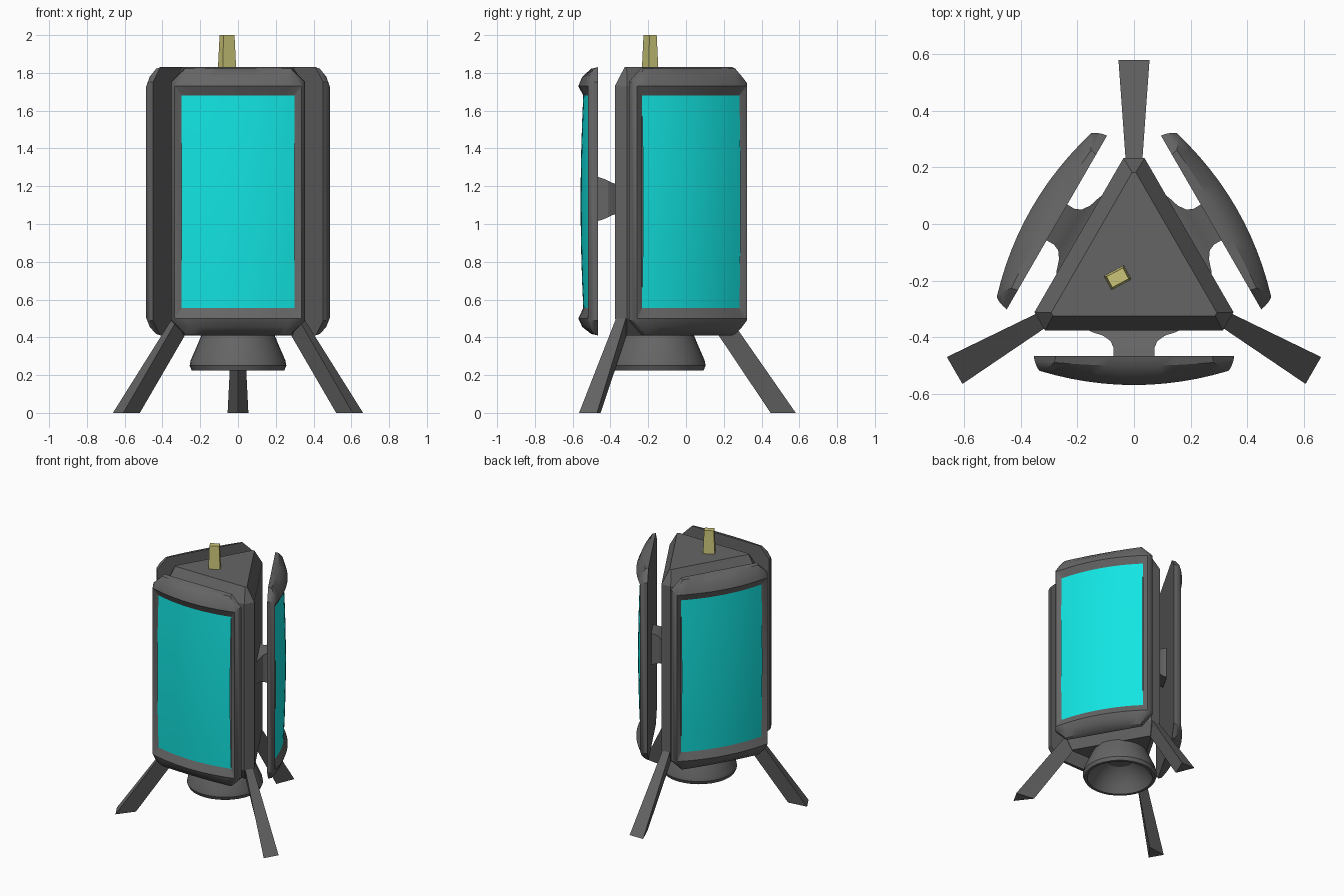
import bpy, bmesh
from math import sin, cos, tan, pi, radians
from mathutils import Matrix

cube = bpy.data.objects.get("Cube")
if cube:
    bpy.data.objects.remove(cube)


def material(name, color):
    m = bpy.data.materials.new(name)
    m.use_nodes = True
    m.diffuse_color = (*color, 1)
    m.node_tree.nodes["Principled BSDF"].inputs["Base Color"].default_value = (*color, 1)
    return m


GREY = material("dark_grey", (0.13, 0.13, 0.13))
CYAN = material("bright_cyan", (0.006, 0.78, 0.76))
YELLOW = material("pale_yellow", (0.6, 0.56, 0.19))

CENTER = Matrix.Translation((0, -0.152, 0))


def turned(i):
    return CENTER @ Matrix.Rotation(radians(120 * i), 4, "Z")


def loft(name, rings, mat, matrix=CENTER, caps=(True, True), closed=True, smooth=False):
    """Skin a list of equally long point rings."""
    bm = bmesh.new()
    rows = [[bm.verts.new(p) for p in ring] for ring in rings]
    n = len(rows[0])
    for a, b in zip(rows, rows[1:]):
        for i in range(n if closed else n - 1):
            j = (i + 1) % n
            bm.faces.new((a[i], a[j], b[j], b[i]))
    if caps[0]:
        bm.faces.new(rows[0][::-1])
    if caps[1]:
        bm.faces.new(rows[-1])
    if closed:
        bmesh.ops.recalc_face_normals(bm, faces=bm.faces)
    mesh = bpy.data.meshes.new(name)
    bm.to_mesh(mesh)
    bm.free()
    mesh.materials.append(mat)
    obj = bpy.data.objects.new(name, mesh)
    obj.matrix_world = matrix
    bpy.context.collection.objects.link(obj)
    if smooth:
        bpy.ops.object.select_all(action="DESELECT")
        obj.select_set(True)
        bpy.context.view_layer.objects.active = obj
        bpy.ops.object.shade_smooth_by_angle(angle=radians(30))
    return obj


# Three-sided body with cut corners and bevelled ends
def body_ring(apothem, corner, z):
    half = (2 * apothem - corner) * tan(pi / 6)
    pts = []
    for k in range(3):
        a = radians(90 + 120 * k)
        for s in (-half, half):
            pts.append((corner * cos(a) - s * sin(a), corner * sin(a) + s * cos(a), z))
    return pts


loft("body", [body_ring(0.173, 0.335, 0.41), body_ring(0.225, 0.385, 0.5),
              body_ring(0.225, 0.385, 1.73), body_ring(0.173, 0.335, 1.83)], GREY)


# Hollow engine nozzle under the body
def circle(r, z, n=32):
    return [(r * cos(2 * pi * i / n), r * sin(2 * pi * i / n), z) for i in range(n)]


NOZZLE = [(0.19, 0.42), (0.215, 0.36), (0.25, 0.28), (0.256, 0.25), (0.245, 0.225),
          (0.225, 0.225), (0.2, 0.27), (0.16, 0.33), (0.1, 0.37)]
loft("engine_nozzle", [circle(r, z) for r, z in NOZZLE], GREY, smooth=True)

# Wedge-shaped legs on the body corners
for i, side in enumerate(("back", "right", "left")):
    loft(side + "_leg", [
        [(-0.03, 0.385, 0.5), (0.03, 0.385, 0.5), (0, 0.325, 0.41)],
        [(-0.055, 0.733, 0), (0.055, 0.733, 0), (0, 0.6, 0)]], GREY, turned(i))

SEG = 12


def panel_ring(w, lo, hi, cut, y, curve):
    """Outline of a curved panel with cut corners."""
    flat = w - cut
    xs = [-flat + 2 * flat * i / SEG for i in range(SEG + 1)]
    pts = [(x, lo) for x in xs] + [(w, lo + cut), (w, hi - cut)]
    pts += [(x, hi) for x in reversed(xs)] + [(-w, hi - cut), (-w, lo + cut)]
    return [(x, y + curve * x * x, z) for x, z in pts]


def screen_row(z):
    """One level of the bulging screen."""
    t = (z - 1.1175) / 0.5625
    xs = [-0.298 + 0.596 * i / SEG for i in range(SEG + 1)]
    return [(x, -0.392 - 0.014 * (1 - t * t) + 0.45 * x * x, z) for x in xs]


# Mount stations: depth, half width, low z, high z
MOUNT = [(-0.215, 0.18, 1.05, 1.21), (-0.23, 0.15, 1.05, 1.215), (-0.243, 0.11, 1.045, 1.22),
         (-0.262, 0.083, 1.035, 1.23), (-0.285, 0.073, 1.025, 1.24), (-0.317, 0.073, 1.015, 1.25)]

for i, side in enumerate(("front", "left", "right")):
    place = turned(i)
    # Panel shell with raised rim and recessed frame
    loft(side + "_panel_frame", [
        panel_ring(0.355, 0.41, 1.83, 0.078, -0.315, 0),
        panel_ring(0.352, 0.418, 1.822, 0.07, -0.35, 0.15),
        panel_ring(0.345, 0.455, 1.78, 0.035, -0.397, 0.38),
        panel_ring(0.335, 0.5, 1.73, 0.002, -0.418, 0.45),
        panel_ring(0.298, 0.555, 1.68, 0.001, -0.392, 0.45)],
        GREY, place, caps=(True, False), smooth=True)
    # Screen
    rows = [screen_row(0.555 + 1.125 * k / 8) for k in range(9)]
    loft(side + "_screen", rows, CYAN, place, caps=(False, False), closed=False, smooth=True)
    # Flared mount between body and panel
    loft(side + "_mount", [[(-w, y, lo), (w, y, lo), (w, y, hi), (-w, y, hi)]
                           for y, w, lo, hi in MOUNT], GREY, place, smooth=True)


# Tapered antenna on the roof
def rectangle(w, d, z):
    return [(-w, -d, z), (w, -d, z), (w, d, z), (-w, d, z)]


loft("antenna", [rectangle(0.04, 0.028, 1.82), rectangle(0.033, 0.022, 2.0)], YELLOW,
     Matrix.Translation((-0.058, -0.19, 0)) @ Matrix.Rotation(radians(28), 4, "Z"))
